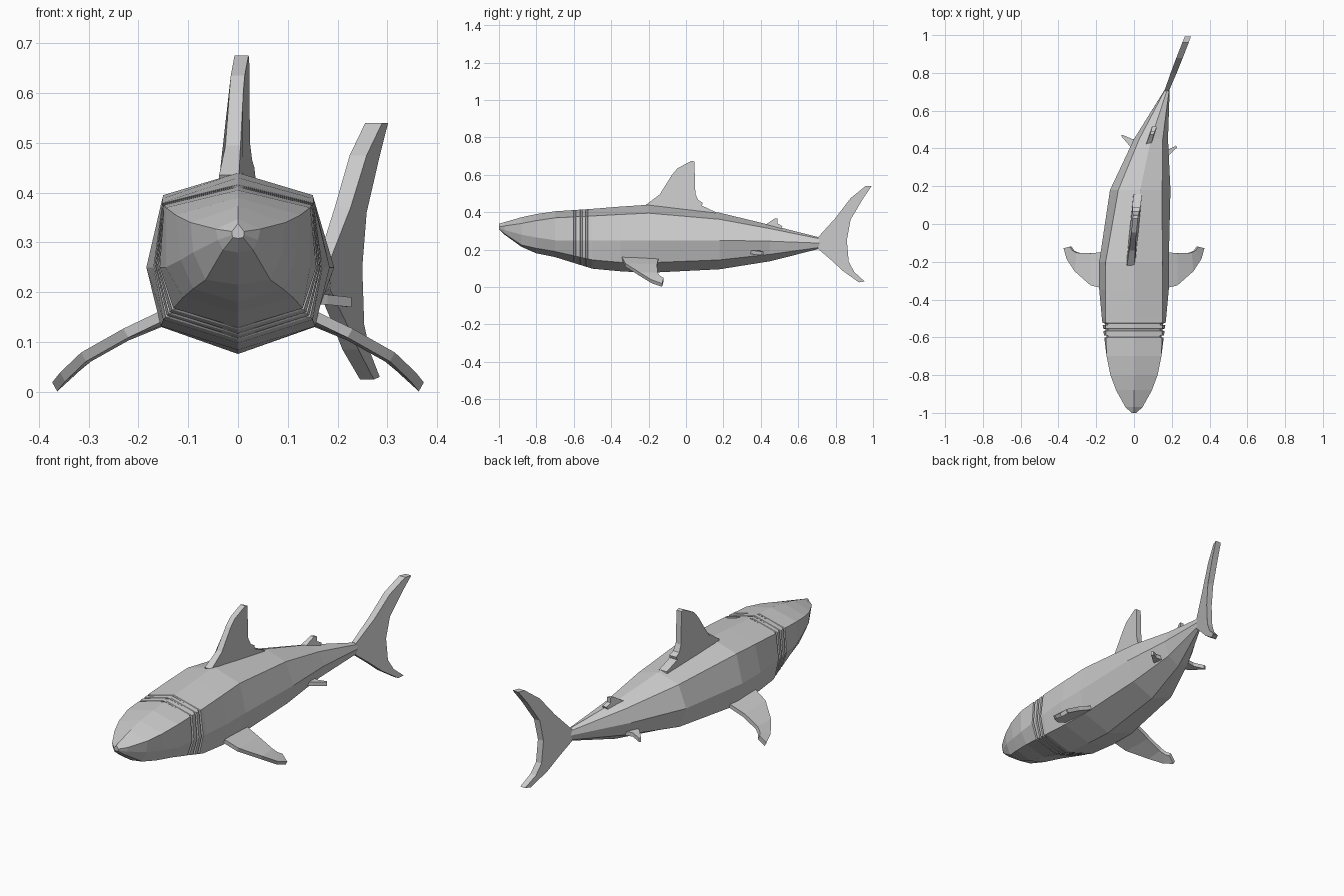
import bpy, bmesh
from mathutils import Vector


def make(name, verts, faces):
    bm = bmesh.new()
    vs = [bm.verts.new(v) for v in verts]
    for f in faces:
        bm.faces.new([vs[i] for i in f])
    bmesh.ops.recalc_face_normals(bm, faces=bm.faces)
    me = bpy.data.meshes.new(name)
    bm.to_mesh(me)
    bm.free()
    ob = bpy.data.objects.new(name, me)
    bpy.context.collection.objects.link(ob)
    return ob


def loft(name, rings):
    n = len(rings[0])
    faces = [[r * n + i, r * n + (i + 1) % n, (r + 1) * n + (i + 1) % n, (r + 1) * n + i]
             for r in range(len(rings) - 1) for i in range(n)]
    faces += [list(range(n)), list(range((len(rings) - 1) * n, len(rings) * n))]
    return make(name, [p for r in rings for p in r], faces)


def upright_fin(name, profile, x0, y0, slope):
    """Upright fin from a (y, z, half thickness) outline, angled along the body bend."""
    n = len(profile)
    verts = [(x0 + (y - y0) * slope + s * t, y, z) for s in (-1, 1) for y, z, t in profile]
    faces = [list(range(n)), list(range(n, 2 * n))]
    faces += [[i, (i + 1) % n, n + (i + 1) % n, n + i] for i in range(n)]
    return make(name, verts, faces)


def side_fin(name, lead, trail, half, mirror=1):
    """Curved side fin lofted between leading and trailing edges."""
    rings = []
    for a, b in zip(lead, trail):
        ring = [Vector(a) + half, Vector(b) + half, Vector(b) - half, Vector(a) - half]
        rings.append([(mirror * p.x, p.y, p.z) for p in ring])
    return loft(name, rings)


# Body stations: y, bend, upper/middle/lower half width, z of top/upper/middle/lower/bottom
head = [
    (-1.0, 0, .012, .012, .010, .338, .322, .315, .310, .308),
    (-.97, 0, .045, .040, .030, .347, .327, .305, .285, .280),
    (-.88, 0, .095, .090, .065, .373, .340, .280, .225, .215),
    (-.80, 0, .125, .115, .090, .390, .355, .265, .207, .180),
    (-.70, 0, .145, .145, .110, .405, .370, .250, .190, .160),
]
trunk = [
    (-.50, 0, .152, .170, .150, .418, .380, .25, .145, .098),
    (-.35, 0, .152, .184, .155, .430, .388, .25, .132, .084),
    (-.20, 0, .150, .184, .153, .440, .395, .25, .130, .076),
    (.18, .033, .116, .160, .122, .397, .362, .25, .145, .095),
    (.45, .090, .062, .090, .062, .332, .312, .245, .175, .138),
    (.715, .177, .010, .012, .010, .265, .258, .235, .212, .205),
]

# Gill slits: narrow inset stations between head and shoulders
gills = []
for gy in (-.595, -.56, -.53):
    for d, inset in ((-.006, 0), (-.004, .012), (.004, .012), (.006, 0)):
        t = (gy + d + .70) / .20
        s = [a + (b - a) * t for a, b in zip(head[-1], trunk[0])]
        for k in (2, 3, 4):
            s[k] -= inset
        gills.append(s)

rings = []
for y, c, wu, wm, wl, zt, zu, zm, zl, zb in head + gills + trunk:
    rings.append([(c, y, zt), (c + wu, y, zu), (c + wm, y, zm), (c + wl, y, zl),
                  (c, y, zb), (c - wl, y, zl), (c - wm, y, zm), (c - wu, y, zu)])
loft("body", rings)

# Dorsal fins and tail fin
upright_fin("dorsal_fin", [
    (-.22, .435, .02), (-.14, .495, .015), (-.075, .60, .014), (-.045, .635, .014),
    (.03, .675, .014), (.045, .67, .014), (.05, .50, .015), (.065, .465, .018),
    (.09, .45, .02), (.085, .435, .022), (.16, .40, .022), (.16, .36, .025),
    (-.20, .40, .025)], .004, 0, .1)
upright_fin("rear_dorsal_fin", [
    (.42, .33, .014), (.475, .367, .01), (.49, .365, .01), (.49, .34, .01),
    (.515, .325, .012), (.50, .29, .014)], .09, .46, .33)
upright_fin("tail_fin", [
    (.705, .265, .012), (.80, .37, .016), (.88, .475, .017), (.96, .54, .017),
    (.993, .54, .016), (.945, .47, .017), (.88, .36, .017), (.86, .25, .016),
    (.87, .135, .016), (.90, .08, .016), (.955, .03, .014), (.925, .025, .014),
    (.84, .085, .016), (.775, .145, .014), (.705, .205, .012)], .175, .71, .39)

# Pectoral fins
for side, m in (("left", -1), ("right", 1)):
    side_fin(side + "_pectoral_fin",
             [(.12, -.35, .168), (.225, -.325, .118), (.31, -.25, .07), (.352, -.185, .03), (.368, -.128, .01)],
             [(.12, -.145, .155), (.225, -.155, .112), (.30, -.152, .07), (.322, -.14, .052), (.335, -.12, .04)],
             Vector((.005, 0, .009)), m)

# Pelvic fins, skewed by the body bend
flat = Vector((0, 0, .01))
side_fin("right_pelvic_fin",
         [(.11, .31, .19), (.18, .36, .185), (.228, .405, .18)],
         [(.13, .40, .185), (.185, .395, .185), (.222, .415, .18)], flat)
side_fin("left_pelvic_fin",
         [(.04, .36, .19), (-.02, .41, .185), (-.07, .468, .18)],
         [(.06, .46, .185), (-.01, .45, .185), (-.06, .472, .18)], flat)
